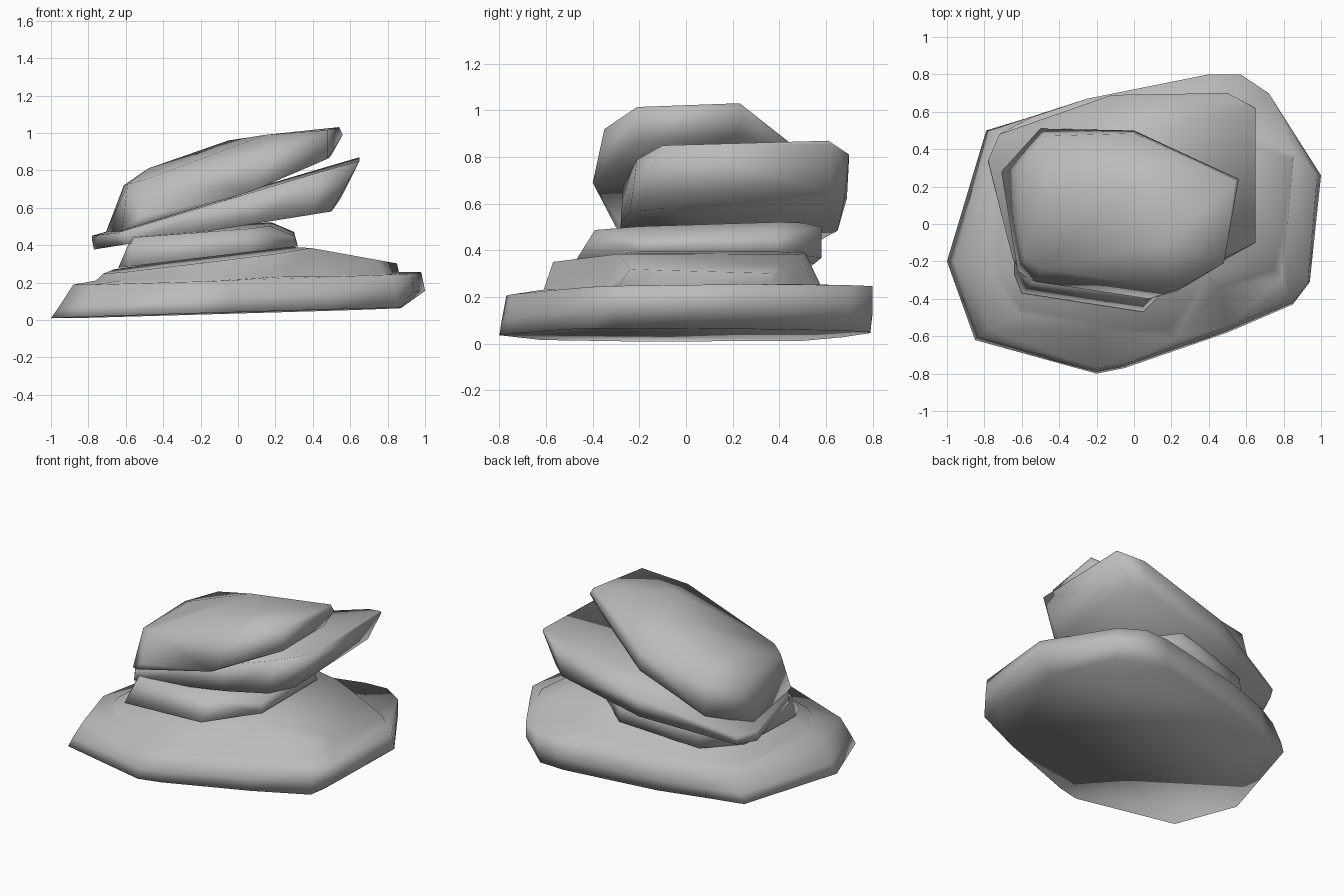
import bpy, bmesh, math

cube = bpy.data.objects.get("Cube")
if cube:
    bpy.data.objects.remove(cube, do_unlink=True)

stone = bpy.data.materials.new("stone_grey")
stone.use_nodes = True
COLOUR = (0.5, 0.5, 0.5, 1)
stone.diffuse_color = COLOUR
stone.node_tree.nodes["Principled BSDF"].inputs["Base Color"].default_value = COLOUR


def plane(height, slope_x, slope_y=0):
    """Height of a tilted face at a plan position."""
    return lambda x, y: height + slope_x * x + slope_y * y


def finish(name, bm):
    """Turn a bmesh into a smooth-shaded stone."""
    bmesh.ops.recalc_face_normals(bm, faces=bm.faces)
    for face in bm.faces:
        face.smooth = True
    mesh = bpy.data.meshes.new(name)
    bm.to_mesh(mesh)
    bm.free()
    mesh.materials.append(stone)
    bpy.context.collection.objects.link(bpy.data.objects.new(name, mesh))


def slab(name, lower, lower_z, upper, upper_z, extra=()):
    """Rough stone: hull around a lower and an upper tilted outline."""
    points = [(x, y, lower_z(x, y)) for x, y in lower]
    points += [(x, y, upper_z(x, y)) for x, y in upper]
    points += extra
    bm = bmesh.new()
    for p in points:
        bm.verts.new(p)
    hull = bmesh.ops.convex_hull(bm, input=bm.verts)
    loose = {v for v in hull["geom_interior"] + hull["geom_unused"]
             if isinstance(v, bmesh.types.BMVert)}
    bmesh.ops.delete(bm, geom=list(loose), context="VERTS")
    bmesh.ops.dissolve_limit(bm, angle_limit=math.radians(2), verts=bm.verts, edges=bm.edges)
    finish(name, bm)


def stepped(name, levels):
    """Stepped stone: bridge outlines of equal length from bottom to top."""
    bm = bmesh.new()
    rings = [[bm.verts.new((x, y, height(x, y))) for x, y in outline]
             for outline, height in levels]
    for low, high in zip(rings, rings[1:]):
        for i in range(len(low)):
            bm.faces.new((low[i - 1], low[i], high[i], high[i - 1]))
    caps = [bm.faces.new(rings[0]), bm.faces.new(rings[-1])]
    bmesh.ops.triangulate(bm, faces=caps)
    finish(name, bm)


# Wide base stone with a raised second layer and its lower shelf
underside = [(-1, -.2), (-.85, -.62), (-.2, -.8), (-.05, -.77), (.5, -.58), (.85, -.43), (.87, -.3),
             (.87, .25), (.7, .66), (.55, .79), (.38, .79), (-.25, .67), (-.56, .57), (-.79, .5)]
girdle = [(-.96, -.2), (-.83, -.6), (-.2, -.79), (-.05, -.76), (.5, -.57), (.85, -.42), (.94, -.31),
          (1, .26), (.72, .7), (.57, .8), (.4, .8), (-.25, .67), (-.56, .57), (-.77, .5)]
rim = [(-.88, -.2), (-.77, -.57), (-.2, -.77), (-.05, -.75), (.5, -.55), (.83, -.41), (.93, -.31),
       (.98, .26), (.72, .7), (.57, .8), (.4, .8), (-.25, .67), (-.55, .57), (-.72, .48)]
foot = [(-.76, -.25), (-.62, -.48), (-.2, -.56), (.22, -.61), (.46, -.34), (.79, -.29), (.81, -.15),
        (.86, .37), (.69, .46), (.48, .55), (.3, .58), (-.25, .57), (-.55, .49), (-.72, .36)]
crown = [(-.72, -.24), (-.6, -.45), (-.2, -.53), (.18, -.57), (.39, -.29), (.75, -.24), (.78, -.1),
         (.85, .35), (.65, .42), (.41, .49), (.25, .51), (-.25, .49), (-.5, .42), (-.66, .3)]
layer_top, shelf_top = plane(.345, .125, .03), plane(.455, -.18)
stepped("base_stone", [
    (underside, plane(.038, .03, -.005)),
    (girdle, plane(.11, .045)),
    (rim, plane(.22, .033, .01)),
    (foot, plane(.232, .025, .01)),
    (crown, lambda x, y: min(layer_top(x, y), shelf_top(x, y)))])

# Third stone
slab("third_stone",
     [(-.64, -.27), (-.6, -.37), (.05, -.47), (.32, -.2), (.32, .4), (.1, .58), (-.45, .5), (-.62, .25)],
     plane(.355, .12),
     [(-.57, -.25), (-.54, -.31), (.05, -.39), (.17, -.2), (.18, .4), (.1, .5), (-.45, .47), (-.56, .25)],
     plane(.495, .08, .03),
     extra=[(.3, -.18, .45), (.3, .38, .47), (.1, .58, .5)])

# Fourth stone, a tilted wedge
slab("fourth_stone",
     [(-.77, .33), (-.64, -.2), (-.59, -.28), (.1, -.28), (.4, -.24), (.5, -.1), (-.1, .65), (-.71, .47)],
     plane(.5, .16),
     [(-.78, .33), (-.65, -.18), (-.6, -.25), (.05, -.27), (.43, -.21),
      (.65, .62), (.5, .7), (-.12, .69), (-.72, .48)],
     plane(.66, .3),
     extra=[(-.78, .34, .45), (.65, -.1, .85), (.65, .61, .87), (.55, .62, .65), (.46, .68, .62)])

# Top stone, thicker at its low end
slab("top_stone",
     [(-.71, .28), (-.62, -.25), (-.55, -.3), (.07, -.38), (.23, -.36), (.48, -.2),
      (.5, .22), (0, .5), (-.5, .51)],
     plane(.7, .35, .03),
     [(-.59, -.18), (-.5, -.24), (.48, -.21), (.54, .23), (-.48, .47), (-.61, .3)],
     plane(.885, .27),
     extra=[(-.48, .15, .81), (-.05, .2, .96), (.15, -.1, .99), (.56, .24, .99), (0, .485, .83),
            (.23, -.35, .92), (.08, -.4, .69), (-.52, -.31, .55)])
